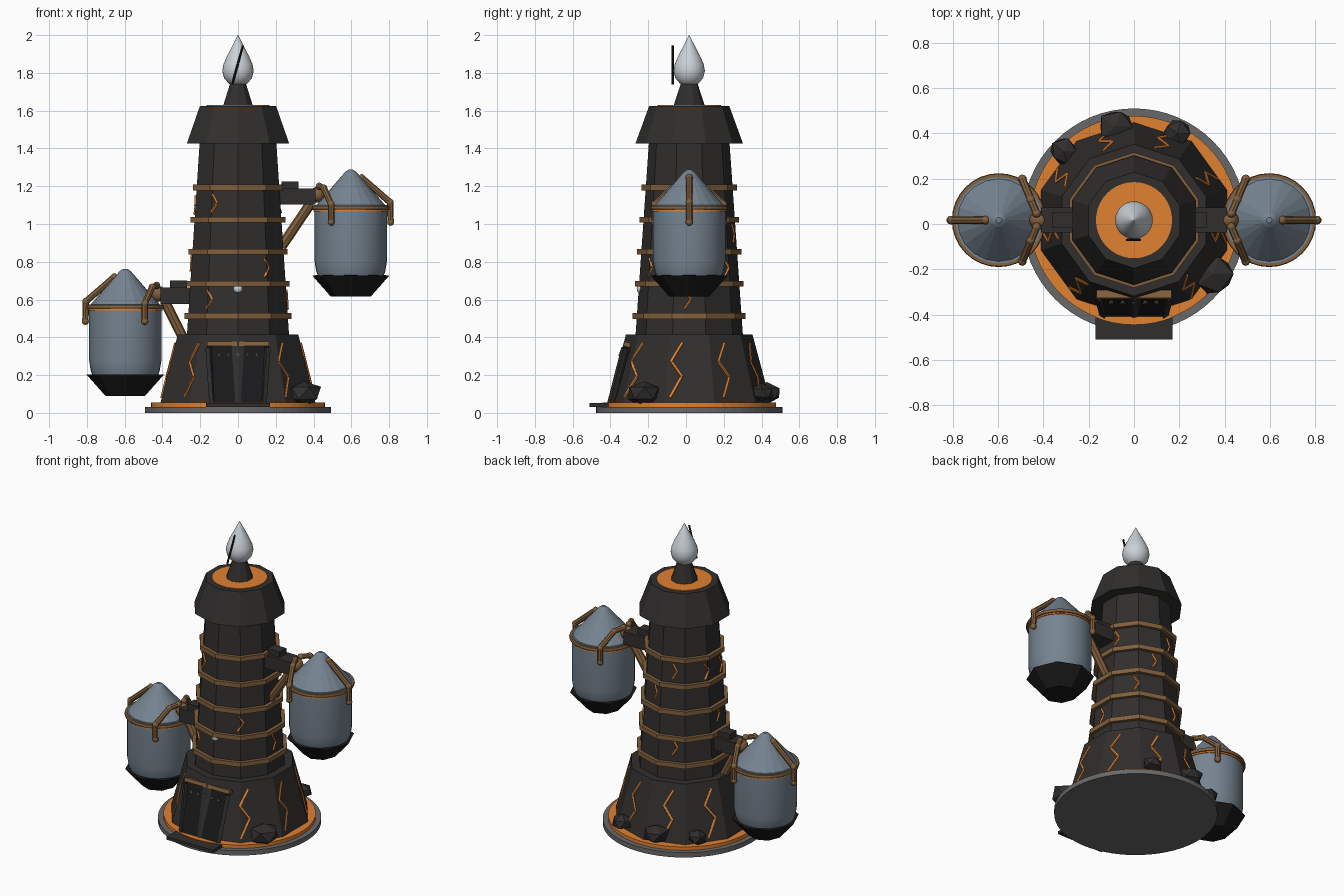
import bpy, bmesh, random
from math import sin, cos, pi, radians
from mathutils import Vector, Matrix

if "Cube" in bpy.data.objects:
    bpy.data.objects.remove(bpy.data.objects["Cube"])

random.seed(4)
CY = 0.017  # tower axis in y


def mat(name, *rgb):
    m = bpy.data.materials.new(name)
    m.diffuse_color = (*rgb, 1)
    m.use_nodes = True
    m.node_tree.nodes["Principled BSDF"].inputs["Base Color"].default_value = m.diffuse_color
    return m


STONE = mat("dark_stone", .03, .028, .027)
BLACK = mat("black", .01, .01, .011)
LAVA = mat("orange", .75, .22, .03)
WOOD = mat("brown", .22, .115, .045)
STEEL = mat("blue_grey", .18, .23, .28)
GREY = mat("grey", .14, .14, .14)
PALE = mat("pale", .6, .64, .68)


def finish(name, bm, material, smooth=False):
    bmesh.ops.recalc_face_normals(bm, faces=bm.faces[:])
    me = bpy.data.meshes.new(name)
    bm.to_mesh(me)
    bm.free()
    ob = bpy.data.objects.new(name, me)
    me.materials.append(material)
    bpy.context.collection.objects.link(ob)
    if smooth:
        bpy.ops.object.select_all(action='DESELECT')
        ob.select_set(True)
        bpy.context.view_layer.objects.active = ob
        bpy.ops.object.shade_smooth_by_angle(angle=radians(35))
    return ob


def lathe(name, profile, n, material, x=0, y=CY, z=0, smooth=False, closed=False):
    bm = bmesh.new()
    rings = [[bm.verts.new((x + r * cos(pi / 2 + 2 * pi * i / n),
                            y + r * sin(pi / 2 + 2 * pi * i / n), z + h))
              for i in range(n)] for r, h in profile]
    pairs = list(zip(rings, rings[1:]))
    if closed:
        pairs.append((rings[-1], rings[0]))
    else:
        bm.faces.new(rings[0])
        bm.faces.new(rings[-1])
    for a, b in pairs:
        for i in range(n):
            j = (i + 1) % n
            bm.faces.new((a[i], a[j], b[j], b[i]))
    return finish(name, bm, material, smooth)


def rods(name, paths, r, material, n=8, joints=False, smooth=False):
    bm = bmesh.new()
    for path in paths:
        pts = [Vector(p) for p in path]
        for a, b in zip(pts, pts[1:]):
            d = b - a
            m = Matrix.Translation((a + b) / 2) @ d.to_track_quat('Z', 'Y').to_matrix().to_4x4()
            bmesh.ops.create_cone(bm, cap_ends=True, segments=n, radius1=r, radius2=r,
                                  depth=d.length, matrix=m)
        if joints:
            for p in pts:
                bmesh.ops.create_uvsphere(bm, u_segments=10, v_segments=6, radius=r * 1.15,
                                          matrix=Matrix.Translation(p))
    return finish(name, bm, material, smooth)


def box(name, loc, size, material, tilt=0):
    bm = bmesh.new()
    m = Matrix.Translation(loc) @ Matrix.Rotation(tilt, 4, 'X') @ Matrix.Diagonal((*size, 1))
    bmesh.ops.create_cube(bm, size=1, matrix=m)
    return finish(name, bm, material)


# Base discs and tower
lathe("base_disc", [(.493, 0), (.493, .032)], 64, GREY)
lathe("lava_ring", [(.46, .03), (.46, .055)], 64, LAVA)
lathe("tower_foot", [(.435, .04), (.335, .415)], 10, STONE)
lathe("tower_shaft", [(.285, .40), (.212, 1.45)], 10, STONE)
lathe("tower_cap", [(.285, 1.425), (.212, 1.625)], 10, STONE)
lathe("cap_lava", [(.168, 1.62), (.168, 1.629)], 40, LAVA)
lathe("flame_stand", [(.083, 1.625), (.042, 1.75)], 10, STONE)


def foot_r(z):
    return .435 - .1 * (z - .04) / .375


def shaft_r(z):
    return .285 - .073 * (z - .4) / 1.05


for i in range(5):
    z = .513 + .17 * i
    r = shaft_r(z)
    lathe(f"band_{i}", [(r - .01, z - .015), (r + .022, z - .015),
                        (r + .022, z + .015), (r - .01, z + .015)], 10, WOOD, closed=True)

# Flame with slit
lathe("flame", [(.015, 1.728), (.05, 1.744), (.074, 1.773), (.083, 1.81), (.077, 1.845),
                (.06, 1.885), (.037, 1.93), (.016, 1.97), (.001, 2.0)], 28, PALE, smooth=True)
rods("flame_slit", [[(-.03, -.07, 1.74), (.026, -.07, 1.945)]], .006, BLACK)


# Glowing cracks that follow the ten-sided walls
def on_wall(radius, deg, z):
    a = radians(deg)
    local = (a + pi / 10) % (pi / 5) - pi / 10
    r = radius(z) * cos(pi / 10) / cos(local) + .001
    return (r * cos(a), CY + r * sin(a), z)


foot_cracks = [[on_wall(foot_r, a + d, z) for d, z in ((4, .37), (-5, .27), (4, .19), (-4, .08))]
               for a in range(30, 390, 40) if a != 270]
rods("foot_cracks", foot_cracks, .008, LAVA, n=4)
spots = [(237, 1.11), (306, .77), (235, .6), (358, .6), (110, 1.11), (78, .95),
         (50, .77), (112, .62), (180, .8), (160, 1.1), (20, 1.11), (195, 1.1)]
rods("shaft_cracks", [[on_wall(shaft_r, a + d, z + h) for d, h in ((-3, .05), (4, 0), (-3, -.05))]
                      for a, z in spots], .007, LAVA, n=4)

# Rocks at the foot
for i, (x, y, r) in enumerate([(-.08, .43, .085), (.19, .40, .065), (-.31, .32, .065), (.35, -.22, .095)]):
    bm = bmesh.new()
    bmesh.ops.create_icosphere(bm, subdivisions=1, radius=r)
    for v in bm.verts:
        v.co *= random.uniform(.85, 1.1)
        v.co.z *= .75
        v.co += Vector((x, y, .105))
    finish(f"rock_{i}", bm, STONE)

# Gateway leaning with the wall
TILT = -.28
box("door_step", (0, -.42, .042), (.34, .18, .02), STONE)
box("door_panel", (0, -.352, .2), (.28, .03, .31), BLACK, TILT)
box("door_lintel", (0, -.312, .362), (.33, .035, .024), WOOD, TILT)
rods("door_posts", [[(s * .155, -.325, .345), (s * .135, -.40, .05)] for s in (-1, 1)], .018, STONE, n=4)
bm = bmesh.new()
for i in range(5):
    for z, y, flip in ((.315, -.348, 0), (.075, -.395, 0)):
        bmesh.ops.create_cone(bm, cap_ends=True, segments=6, radius1=.011, radius2=0, depth=.03,
                              matrix=Matrix.Translation((-.1 + .05 * i, y, z)))
finish("door_spikes", bm, GREY)

# Small pale orb on the front wall
bm = bmesh.new()
bmesh.ops.create_uvsphere(bm, u_segments=16, v_segments=10, radius=.026,
                          matrix=Matrix.Translation((0, -.235, .657)))
finish("front_orb", bm, PALE, True)

# Two hanging vessels with bracket, strut and claws
for side, s, dz, root in (("right", 1, 0, .2), ("left", -1, -.525, .24)):
    cx = s * .597
    lathe(side + "_vessel_cup", [(.105, .615), (.205, .728), (.15, .73)], 8, BLACK, cx, z=dz)
    lathe(side + "_vessel_body", [(.165, .70), (.183, .75), (.191, .80), (.191, 1.10)],
          32, STEEL, cx, z=dz, smooth=True)
    lathe(side + "_vessel_roof", [(.191, 1.09), (.03, 1.275), (.012, 1.288)], 20, STEEL, cx, z=dz)
    lathe(side + "_vessel_ring", [(.188, 1.075), (.204, 1.075), (.207, 1.085), (.204, 1.095),
                                  (.188, 1.095)], 32, WOOD, cx, z=dz, closed=True)
    lathe(side + "_vessel_glow", [(.196, 1.066), (.196, 1.078)], 32, LAVA, cx, z=dz)
    box(side + "_bracket", (s * (root + .41) / 2, CY, 1.145 + dz), (.41 - root, .11, .085), STONE)
    box(side + "_bracket_block", (s * (root + .075), CY, 1.205 + dz), (.09, .07, .04), STONE)
    rods(side + "_strut", [[(s * (root + .03), CY, .88 + dz), (s * .385, CY, 1.11 + dz)]], .027, WOOD, smooth=True)
    claws = [[(s * .655, CY, 1.245 + dz), (s * .805, CY, 1.115 + dz), (s * .808, CY, 1.01 + dz)]]
    for t in (-1, 1):
        claws.append([(s * .43, CY + t * .03, 1.2 + dz), (s * .455, CY + t * .09, 1.19 + dz),
                      (s * .493, CY + t * .182, 1.105 + dz), (s * .493, CY + t * .182, 1.01 + dz)])
    rods(side + "_claws", claws, .017, WOOD, joints=True, smooth=True)
    bm = bmesh.new()
    bmesh.ops.create_uvsphere(bm, u_segments=14, v_segments=8, radius=.042,
                              matrix=Matrix.Translation((s * .42, CY, 1.155 + dz)))
    finish(side + "_hub", bm, WOOD, True)
